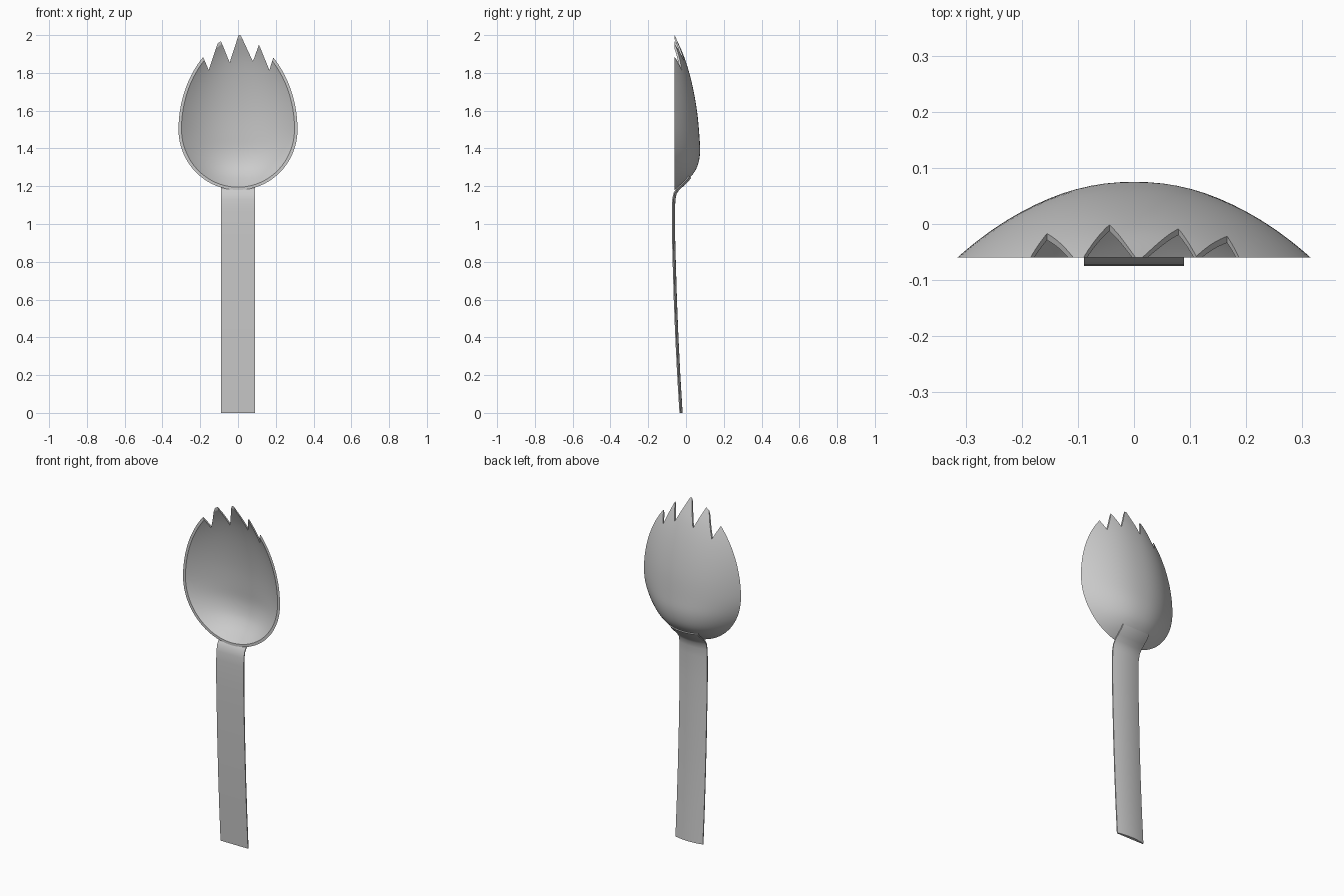
import bpy, bmesh, math

if "Cube" in bpy.data.objects:
    bpy.data.objects.remove(bpy.data.objects["Cube"])


def interp(table, t):
    """Smooth Catmull-Rom style interpolation through (t, value) pairs."""
    n = len(table)

    def slope(i):
        a, b = table[max(i - 1, 0)], table[min(i + 1, n - 1)]
        return (b[1] - a[1]) / (b[0] - a[0])
    for i in range(n - 1):
        (t0, v0), (t1, v1) = table[i], table[i + 1]
        if t <= t1 or i == n - 2:
            h = t1 - t0
            u = min(max((t - t0) / h, 0), 1)
            return ((2*u**3 - 3*u**2 + 1) * v0 + (u**3 - 2*u**2 + u) * h * slope(i)
                    + (3*u**2 - 2*u**3) * v1 + (u**3 - u**2) * h * slope(i + 1))


def loft(name, loops, caps):
    """Skin a list of closed vertex loops."""
    bm = bmesh.new()
    rows = [[bm.verts.new(p) for p in loop] for loop in loops]
    n = len(rows[0])
    for a, b in zip(rows, rows[1:]):
        for j in range(n):
            k = (j + 1) % n
            bm.faces.new((a[j], a[k], b[k], b[j]))
    if caps:
        bm.faces.new(rows[0][::-1])
        bm.faces.new(rows[-1])
    bmesh.ops.remove_doubles(bm, verts=bm.verts, dist=1e-5)
    bmesh.ops.recalc_face_normals(bm, faces=bm.faces)
    mesh = bpy.data.meshes.new(name)
    bm.to_mesh(mesh)
    bm.free()
    obj = bpy.data.objects.new(name, mesh)
    bpy.context.collection.objects.link(obj)
    return obj


def activate(obj):
    bpy.ops.object.select_all(action='DESELECT')
    obj.select_set(True)
    bpy.context.view_layer.objects.active = obj


# Bowl: egg-shaped hollow shell with a flat rim
RIM_Y = -0.06
DEPTH = [(1.18, 0), (1.21, .04), (1.25, .085), (1.30, .118), (1.37, .134), (1.45, .132),
         (1.6, .118), (1.75, .09), (1.88, .052), (2.0, 0)]


def half_width(z):
    if z < 1.5:
        return 0.315 * math.sqrt(max(0, 1 - ((1.5 - z) / 0.32) ** 2))
    return 0.315 * max(0, 1 - ((z - 1.5) / 0.5) ** 2) ** 0.6


ROWS, COLS = 56, 36
span = [math.sin(math.pi * (j / COLS - 0.5)) for j in range(COLS + 1)]
loops = []
for i in range(ROWS + 1):
    z = 1.59 - 0.41 * math.cos(math.pi * i / ROWS)
    w, d = half_width(z), interp(DEPTH, z)
    if i in (0, ROWS):
        w = d = 0
    outer = [(w * s, RIM_Y + d * (1 - abs(s) ** 2.2), z) for s in span]
    inner = [(x * 0.95, RIM_Y + (y - RIM_Y) * 0.88, 1.55 + (z - 1.55) * 0.96)
             for x, y, z in reversed(outer)]
    loops.append(outer + inner)
bowl = loft("bowl", loops, False)

# Tines: zigzag prism cut from the tip of the bowl
zigzag = [(-.32, 2.15), (-.185, 1.885), (-.155, 1.815), (-.105, 1.965), (-.093, 1.975),
          (-.044, 1.855), (.003, 2.0), (.014, 2.0), (.079, 1.86), (.111, 1.95),
          (.166, 1.815), (.187, 1.88), (.32, 2.15)]
cutter = loft("tine_cutter", [[(x, y, z) for x, z in zigzag] for y in (-.3, .3)], True)
cutter.hide_render = True
cut = bowl.modifiers.new("tines", 'BOOLEAN')
cut.operation = 'DIFFERENCE'
cut.solver = 'EXACT'
cut.object = cutter
activate(bowl)
bpy.ops.object.modifier_apply(modifier=cut.name)
bpy.data.objects.remove(cutter)
activate(bowl)
bpy.ops.object.shade_smooth_by_angle(angle=math.radians(35))

# Handle: bent strip, flat in front and gently domed behind
PATH = [(-.035, 0), (-.047, .2), (-.057, .4), (-.065, .6), (-.071, .8), (-.075, .95),
        (-.075, 1.08), (-.073, 1.13), (-.066, 1.165), (-.05, 1.19), (-.025, 1.213),
        (.0, 1.236), (.014, 1.255)]
loops = []
for i, (y, z) in enumerate(PATH):
    a, b = PATH[max(i - 1, 0)], PATH[min(i + 1, len(PATH) - 1)]
    ty, tz = b[0] - a[0], b[1] - a[1]
    length = math.hypot(ty, tz)
    ny, nz = tz / length, -ty / length
    if i == 0:
        ny, nz = 1, 0
    loop = [(-.089, y, z), (.089, y, z)]
    for j in range(11):
        s = 1 - j / 5
        t = 0.006 + 0.011 * (1 - s * s)
        loop.append((.089 * s, y + ny * t, z + nz * t))
    loops.append(loop)
handle = loft("handle", loops, True)
activate(handle)
bpy.ops.object.shade_smooth_by_angle(angle=math.radians(35))
